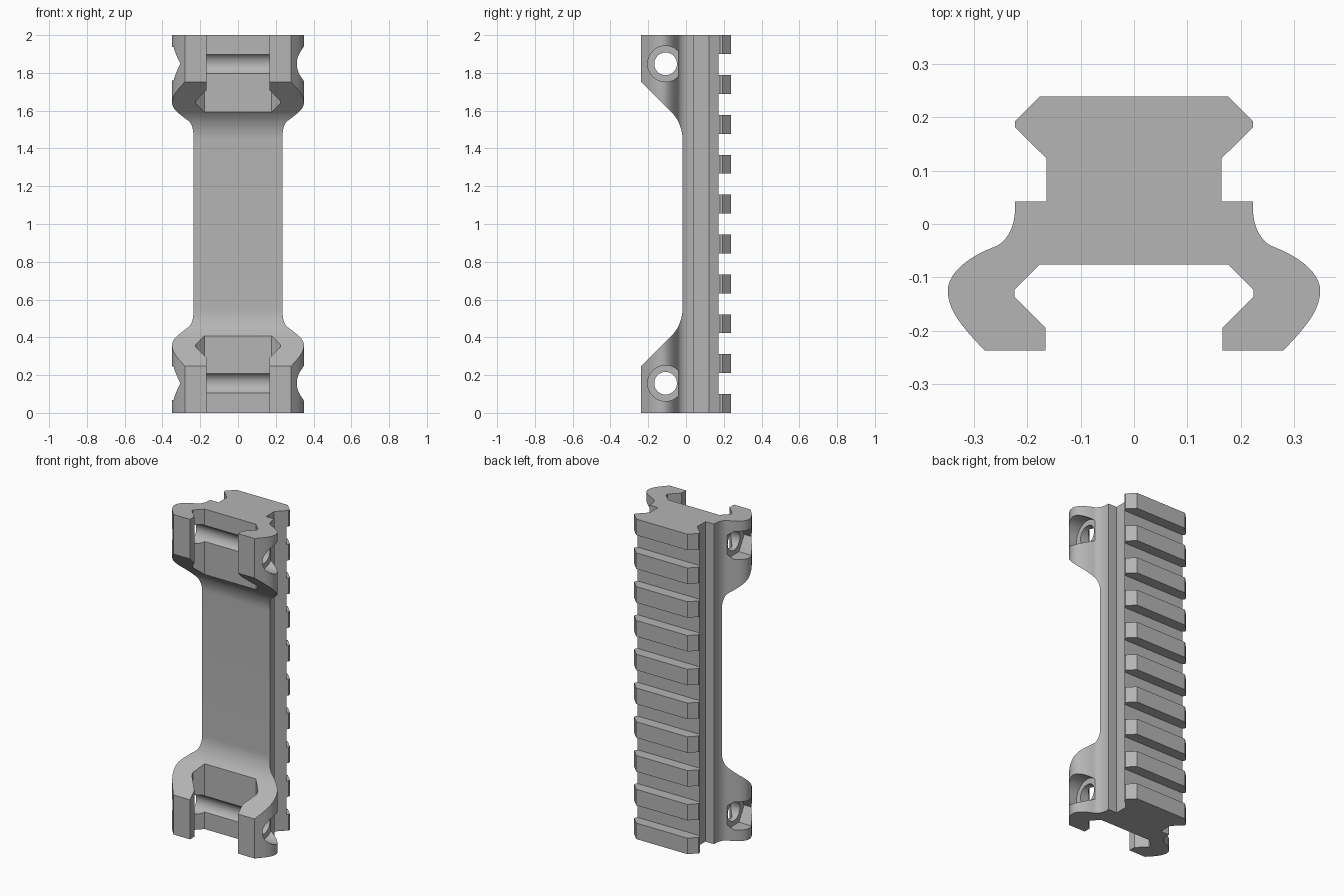
import bpy, bmesh, math
from mathutils import Vector
from mathutils.geometry import interpolate_bezier

cube = bpy.data.objects.get("Cube")
if cube:
    bpy.data.objects.remove(cube)

# One grey for the whole part
GREY = (0.46, 0.46, 0.46, 1)
grey = bpy.data.materials.new("plain grey")
grey.use_nodes = True
grey.diffuse_color = GREY
grey.node_tree.nodes["Principled BSDF"].inputs["Base Color"].default_value = GREY


def prism(name, points, start, end, axis):
    """Extrude a flat outline along x (points are y, z) or along z (points are x, y)."""
    bm = bmesh.new()
    if axis == "x":
        verts = [bm.verts.new((start, a, b)) for a, b in points]
        step = Vector((end - start, 0, 0))
    else:
        verts = [bm.verts.new((a, b, start)) for a, b in points]
        step = Vector((0, 0, end - start))
    base = bm.faces.new(verts)
    extruded = bmesh.ops.extrude_face_region(bm, geom=[base], use_keep_orig=True)
    moved = [v for v in extruded["geom"] if isinstance(v, bmesh.types.BMVert)]
    bmesh.ops.translate(bm, verts=moved, vec=step)
    bmesh.ops.recalc_face_normals(bm, faces=bm.faces)
    mesh = bpy.data.meshes.new(name)
    bm.to_mesh(mesh)
    bm.free()
    mesh.materials.append(grey)
    obj = bpy.data.objects.new(name, mesh)
    bpy.context.collection.objects.link(obj)
    return obj


def ring(y, z, radius, sides):
    turn = 2 * math.pi / sides
    return [(y + radius * math.cos(i * turn), z + radius * math.sin(i * turn))
            for i in range(sides)]


def bezier(a, b, c, d, steps=12):
    pts = interpolate_bezier(*[Vector((*p, 0)) for p in (a, b, c, d)], steps)
    return [(p.x, p.y) for p in pts]


def cut(target, cutter):
    cutter.hide_render = True
    mod = target.modifiers.new("cut", "BOOLEAN")
    mod.operation = "DIFFERENCE"
    mod.solver = "EXACT"
    mod.object = cutter
    bpy.context.view_layer.objects.active = target
    bpy.ops.object.modifier_apply(modifier=mod.name)
    bpy.data.objects.remove(cutter)


# Cross-section: dovetail rail at the back, curved clamp jaw at the front
rail = [(0.177, 0.239), (0.223, 0.193), (0.223, 0.181), (0.164, 0.123),
        (0.164, 0.042), (0.223, 0.042)]
flank = bezier((0.223, 0.028), (0.223, -0.005), (0.238, -0.034), (0.262, -0.043))
shoulder = bezier((0.262, -0.043), (0.31, -0.061), (0.349, -0.092), (0.349, -0.125))
cheek = bezier((0.349, -0.125), (0.349, -0.165), (0.315, -0.2), (0.28, -0.237))
jaw = [(0.166, -0.237), (0.166, -0.194), (0.224, -0.136), (0.224, -0.123),
       (0.177, -0.076)]
half = rail + flank + shoulder[1:] + cheek[1:] + jaw
outline = half + [(-x, y) for x, y in reversed(half)]
riser = prism("rail_riser", outline, 0, 2, "z")

# Relief between the two clamps: sloped ends blending into the flat web
WEB, FRONT, CLAMP, RADIUS = -0.0185, -0.237, 0.247, 0.21
corner = CLAMP + WEB - FRONT
end_z = corner + RADIUS * math.tan(math.pi / 8)
blend = []
for i in range(13):
    a = math.radians(45 * (1 - i / 12))
    blend.append((WEB - RADIUS * (1 - math.cos(a)), end_z - RADIUS * math.sin(a)))
lower = [(FRONT - 0.1, CLAMP - 0.1)] + blend
relief = lower + [(y, 2 - z) for y, z in reversed(lower)]
cut(riser, prism("relief_cutter", relief, -0.5, 0.5, "x"))

# Cross slots that leave ten rail teeth
PITCH, TOOTH, FLOOR = 0.2111, 0.1, 0.172
for i in range(9):
    low, high = i * PITCH + TOOTH, (i + 1) * PITCH
    slot = [(FLOOR, low), (0.3, low), (0.3, high), (FLOOR, high)]
    cut(riser, prism("slot_cutter", slot, -0.5, 0.5, "x"))

# Clamp bolts: through hole, round head seat on one side, hex nut seat on the other
BOLT_Y, SEAT = -0.108, 0.255
for z in (0.157, 1.848):
    cut(riser, prism("bolt_cutter", ring(BOLT_Y, z, 0.06, 40), -0.5, 0.5, "x"))
    cut(riser, prism("head_cutter", ring(BOLT_Y, z, 0.095, 48), SEAT, 0.5, "x"))
    cut(riser, prism("nut_cutter", ring(BOLT_Y, z, 0.102, 6), -0.5, -SEAT, "x"))

# Smooth curved walls, crisp machined edges
bpy.ops.object.select_all(action="DESELECT")
riser.select_set(True)
bpy.context.view_layer.objects.active = riser
bpy.ops.object.shade_smooth_by_angle(angle=math.radians(25))
